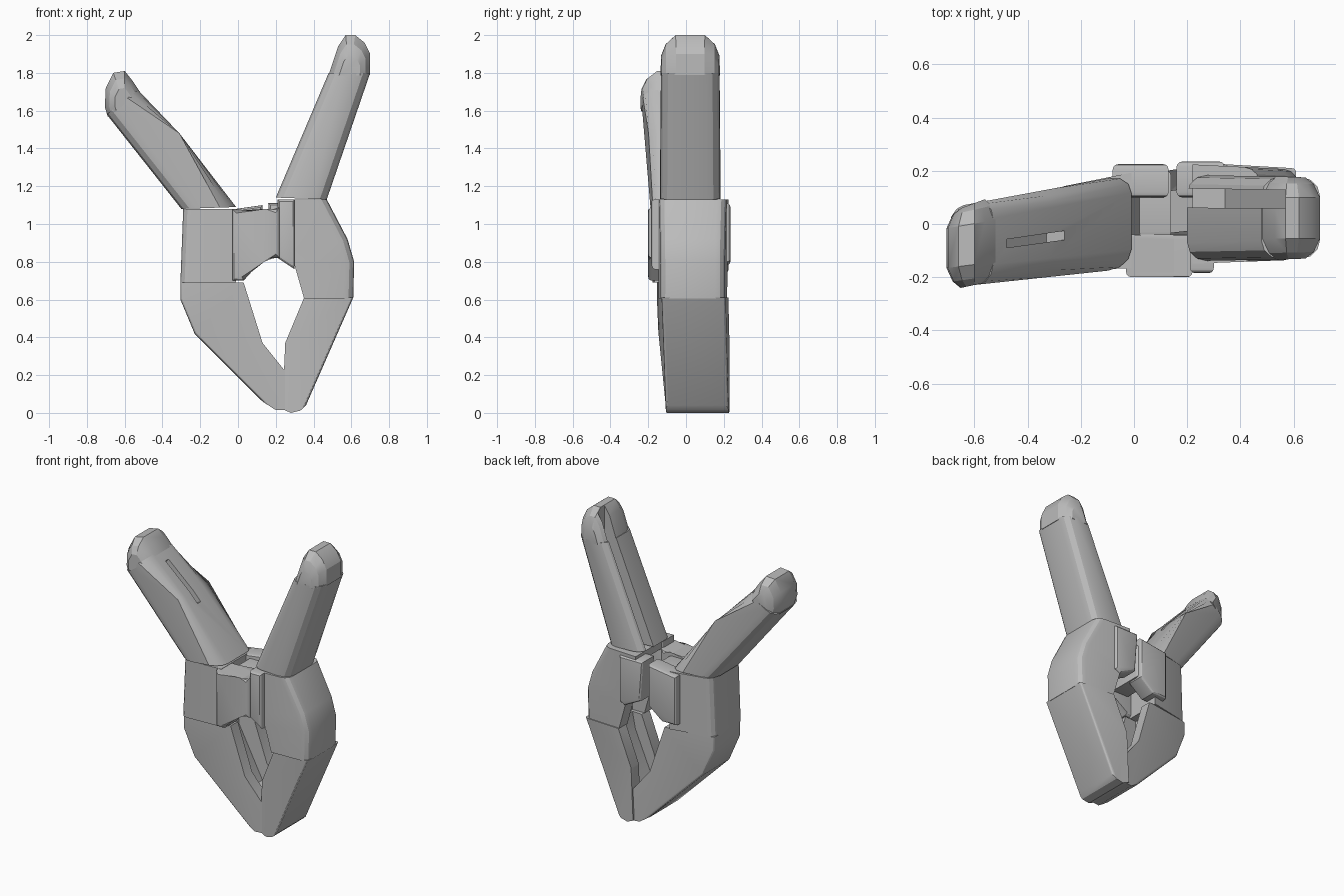
import bpy, bmesh, math

cube = bpy.data.objects.get("Cube")
if cube:
    bpy.data.objects.remove(cube, do_unlink=True)

grey = bpy.data.materials.new("plain grey")
grey.use_nodes = True
grey.diffuse_color = (0.5, 0.5, 0.5, 1)
grey.node_tree.nodes["Principled BSDF"].inputs["Base Color"].default_value = (0.5, 0.5, 0.5, 1)

# Front and back limits across each part: two stations of (x, front y, back y)
SHORT_HANDLE = (-.7, -.24, .06), (0, -.165, .19)
SHORT_BODY = (-.3, -.18, .135), (0, -.165, .195)
SHORT_JAW = (-.3, -.155, .135), (.25, -.1, .22)
TALL_HANDLE = (.2, -.14, .185), (.7, -.13, .175)
TALL_BODY = (.2, -.15, .225), (.6, -.135, .205)
TALL_JAW = (.25, -.1, .23), (.6, -.13, .21)
FULL = [(0, 1), (1, 1)]
DOME = [(0, .5), (.08, .78), (.25, 1), (.75, 1), (.92, .78), (1, .5)]


def depth(limits, x, t):
    """Interpolate y at x, with t = 0 at the front and 1 at the back."""
    (xa, fa, ba), (xb, fb, bb) = limits
    k = (x - xa) / (xb - xa)
    f, b = fa + (fb - fa) * k, ba + (bb - ba) * k
    return f + (b - f) * t


def slab(name, outline, limits, sides=(), bevel=.0, layers=FULL, centre=(0, 0)):
    """Loft an x-z outline through y layers, each scaled about a centre,
    and round the front and back rims of the listed sides."""
    bm = bmesh.new()
    cx, cz = centre
    rings = [[bm.verts.new((cx + (x - cx) * s, depth(limits, x, t), cz + (z - cz) * s))
              for x, z in outline] for t, s in layers]
    n = len(outline)
    bm.faces.new(rings[0])
    bm.faces.new(rings[-1][::-1])
    for a, b in zip(rings, rings[1:]):
        for i in range(n):
            j = (i + 1) % n
            bm.faces.new((a[i], b[i], b[j], a[j]))
    rims = [bm.edges.get((ring[i], ring[(i + 1) % n]))
            for ring in (rings[0], rings[-1]) for i in sides]
    if rims:
        bmesh.ops.bevel(bm, geom=rims, offset=bevel, segments=3,
                        profile=.5, affect='EDGES', clamp_overlap=True)
    bmesh.ops.triangulate(bm, faces=[f for f in bm.faces if len(f.verts) > 4])
    bmesh.ops.recalc_face_normals(bm, faces=bm.faces)
    mesh = bpy.data.meshes.new(name)
    bm.to_mesh(mesh)
    bm.free()
    mesh.materials.append(grey)
    obj = bpy.data.objects.new(name, mesh)
    bpy.context.collection.objects.link(obj)
    return obj


def carve(obj, outline, limits, t0, t1):
    """Cut a channel into a part."""
    cutter = slab("channel_cutter", outline, limits, layers=[(t0, 1), (t1, 1)])
    cutter.hide_render = True
    mod = obj.modifiers.new("channel", 'BOOLEAN')
    mod.operation, mod.solver, mod.object = 'DIFFERENCE', 'EXACT', cutter
    bpy.context.view_layer.objects.active = obj
    bpy.ops.object.modifier_apply(modifier=mod.name)
    bpy.data.objects.remove(cutter, do_unlink=True)


parts = []

# Right-hand side of the front: handle, domed tip, body and jaw
tall_handle = slab("tall_handle", [(.47, 1.13), (.7, 1.8), (.48, 1.8), (.2, 1.14)],
                   TALL_HANDLE, (0, 2), .07)
carve(tall_handle, [(.05, 1.1), (.33, 1.1), (.6, 1.85), (.3, 1.85)], TALL_HANDLE, .62, .84)
tall_tip = slab("tall_handle_tip",
                [(.7, 1.79), (.7, 1.9), (.67, 1.96), (.62, 2), (.57, 2), (.53, 1.94), (.48, 1.79)],
                TALL_HANDLE, layers=DOME, centre=(.59, 1.78))
carve(tall_tip, [(.4, 1.75), (.57, 1.75), (.57, 2.05), (.4, 2.05)], TALL_HANDLE, .62, .84)
tall_body = slab("tall_body",
                 [(.47, 1.13), (.58, .92), (.615, .8), (.61, .605), (.35, .605), (.3, .78),
                  (.22, .85), (.22, 1.13)], TALL_BODY, range(3), .05)
carve(tall_body, [(.15, 1.08), (.36, 1.08), (.46, .85), (.43, .55), (.15, .55)], TALL_BODY, .25, .75)
tall_jaw = slab("tall_jaw",
                [(.61, .61), (.36, .04), (.33, .012), (.28, 0), (.235, .02), (.25, .37), (.35, .61)],
                TALL_JAW, range(1), .04)
carve(tall_jaw, [(.2, .65), (.43, .65), (.4, .5), (.27, .22), (.2, .22)], TALL_JAW, .25, .75)
parts += [tall_handle, tall_tip, tall_body, tall_jaw]

# Left-hand side of the front: handle, domed tip, body and jaw
short_handle = slab("short_handle",
                    [(-.3, 1.08), (-.695, 1.58), (-.53, 1.71), (-.31, 1.48), (-.01, 1.09)],
                    SHORT_HANDLE, (0, 2, 3), .07)
carve(short_handle, [(-.52, 1.61), (-.33, 1.38), (-.1, 1.5), (-.4, 1.75)], SHORT_HANDLE, .4, .5)
short_tip = slab("short_handle_tip",
                 [(-.69, 1.57), (-.705, 1.62), (-.7, 1.72), (-.66, 1.8), (-.6, 1.81), (-.56, 1.76),
                  (-.52, 1.7)], SHORT_HANDLE, layers=DOME, centre=(-.6, 1.63))
short_body = slab("short_body", [(-.29, 1.08), (-.305, .69), (-.01, .69), (-.01, 1.08)],
                  SHORT_BODY, range(1), .045)
short_jaw = slab("short_jaw",
                 [(-.305, .69), (-.305, .6), (-.23, .42), (.13, .06), (.2, .015), (.25, .015),
                  (.25, .22), (.13, .37), (.03, .69)],
                 SHORT_JAW, range(3), .045)
carve(short_jaw, [(-.06, .75), (-.06, .6), (.1, .25), (.3, .2), (.3, .75)], SHORT_JAW, .25, .75)
parts += [short_handle, short_tip, short_body, short_jaw]

# Hub plates at the front and back, joined by the pivot block
hub = [(-.03, 1.08), (.15, 1.06), (.22, 1.09), (.22, .82), (.13, .82), (.03, .7), (-.03, .7)]
side = [(.21, 1.13), (.3, 1.13), (.3, .76), (.21, .82)]
for name, outline, y0, y1 in (
        ("front_hub", hub, -.2, -.04), ("front_hub_side", side, -.185, -.05),
        ("back_hub", [(-.08, 1.07), (.13, 1.1), (.13, .82), (.03, .74), (-.08, .74)], .1, .225),
        ("back_hub_side", [(.16, 1.11), (.34, 1.11), (.34, .8), (.3, .78), (.18, .84)], .1, .235),
        ("pivot_block", [(.02, 1.06), (.14, 1.06), (.14, .83), (.02, .83)], -.05, .2)):
    parts.append(slab(name, outline, [(0, y0, y1), (1, y0, y1)], range(len(outline)), .02))

for obj in bpy.context.view_layer.objects:
    obj.select_set(obj in parts)
bpy.context.view_layer.objects.active = parts[0]
bpy.ops.object.shade_smooth_by_angle(angle=math.radians(25))
